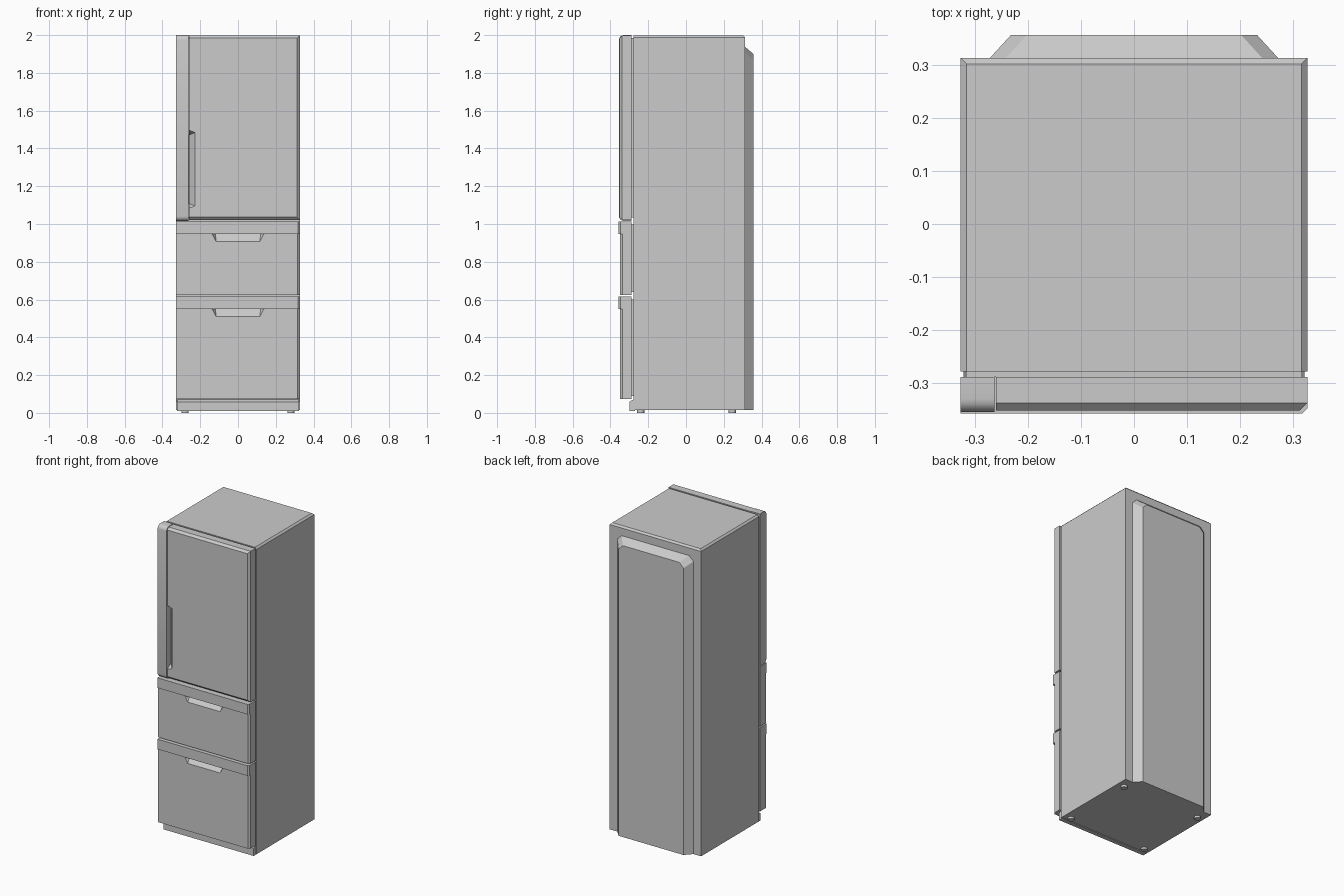
import bpy, bmesh
from mathutils import Vector

if "Cube" in bpy.data.objects:
    bpy.data.objects.remove(bpy.data.objects["Cube"], do_unlink=True)

GREY = (0.6, 0.6, 0.6, 1.0)
grey = bpy.data.materials.new("light_grey")
grey.use_nodes = True
grey.diffuse_color = GREY
grey.node_tree.nodes["Principled BSDF"].inputs["Base Color"].default_value = GREY


def finish(name, bm, smooth=True):
    mesh = bpy.data.meshes.new(name)
    bmesh.ops.recalc_face_normals(bm, faces=bm.faces)
    bm.to_mesh(mesh)
    bm.free()
    obj = bpy.data.objects.new(name, mesh)
    bpy.context.collection.objects.link(obj)
    mesh.materials.append(grey)
    if smooth:
        bpy.ops.object.select_all(action="DESELECT")
        obj.select_set(True)
        bpy.context.view_layer.objects.active = obj
        bpy.ops.object.shade_smooth_by_angle(angle=0.6)
    return obj


def box(name, x, y, z, width=0, segments=1, pick=None):
    """Box from ranges; edges whose midpoint passes pick are bevelled."""
    bm = bmesh.new()
    bmesh.ops.create_cube(bm, size=1)
    for v in bm.verts:
        v.co = Vector([r[0] if c < 0 else r[1] for c, r in zip(v.co, (x, y, z))])
    if width:
        edges = [e for e in bm.edges if pick((e.verts[0].co + e.verts[1].co) / 2)]
        bmesh.ops.bevel(bm, geom=edges, offset=width, segments=segments,
                        profile=0.5, affect="EDGES")
    return finish(name, bm, segments > 1)


def hull(name, points):
    bm = bmesh.new()
    for p in points:
        bm.verts.new(p)
    bmesh.ops.convex_hull(bm, input=bm.verts)
    bmesh.ops.dissolve_limit(bm, angle_limit=0.01, verts=bm.verts, edges=bm.edges)
    return finish(name, bm, False)


def carve(target, cutter):
    cutter.hide_render = True
    mod = target.modifiers.new("grip", "BOOLEAN")
    mod.operation = "DIFFERENCE"
    mod.solver = "EXACT"
    mod.object = cutter
    bpy.ops.object.select_all(action="DESELECT")
    target.select_set(True)
    bpy.context.view_layer.objects.active = target
    bpy.ops.object.modifier_apply(modifier=mod.name)
    bpy.data.objects.remove(cutter, do_unlink=True)


W = 0.327           # half width
BACK, FRONT = -0.289, -0.352   # door rear and front planes

# Cabinet with a chamfer round the top sides and back
box("cabinet", (-W, W), (-0.278, 0.313), (0.014, 1.998), 0.011, 1,
    lambda m: m.z > 1.9 and m.y > -0.2)

# Raised rear panel with sloping sides, top and clipped top corners
rear = []
for y, half, top, clip in ((0.31, 0.275, 1.94, 0.03), (0.357, 0.232, 1.9, 0.03)):
    for s in (-1, 1):
        rear += [(s * half, y, 0.014), (s * half, y, top - clip),
                 (s * (half - clip), y, top)]
hull("rear_panel", rear)

# Kick plate with a sloping top edge
hull("kick_plate", [(s * 0.322, y, z) for s in (-1, 1) for y, z in
                    ((-0.27, 0.01), (-0.3, 0.01), (-0.3, 0.058), (-0.278, 0.072), (-0.27, 0.072))])

# Levelling feet
for side, x in (("right", -0.28), ("left", 0.28)):
    for end, y in (("front", -0.24), ("rear", 0.245)):
        bm = bmesh.new()
        bmesh.ops.create_cone(bm, cap_ends=True, segments=16, radius1=0.019,
                              radius2=0.019, depth=0.02)
        bmesh.ops.translate(bm, vec=(x, y, 0.01), verts=bm.verts)
        finish(f"{end}_{side}_foot", bm)

# Upper door with a grip hollow beside the edge strip
door = box("upper_door", (-0.26, W), (FRONT, BACK), (1.022, 1.998), 0.014, 1,
           lambda m: m.y < -0.34 and (m.x > 0.3 or abs(m.z - 1.5) > 0.4))
carve(door, hull("door_grip_cutter", [(-0.263, -0.37, 1.07), (-0.263, -0.37, 1.51),
                                      (-0.21, -0.37, 1.09), (-0.21, -0.37, 1.49),
                                      (-0.263, -0.312, 1.11), (-0.263, -0.312, 1.47)]))
box("door_edge_strip", (-W, -0.263), (-0.355, BACK), (1.016, 2.0), 0.025, 4,
    lambda m: m.y < -0.34 and abs(m.z - 1.5) > 0.4)
box("upper_door_seal", (-0.317, 0.317), (BACK, -0.278), (1.035, 1.985))

# Two drawers, each with an overhanging band, a grip hollow and a seal
for name, low, top in (("middle", 0.624, 1.012), ("lower", 0.074, 0.615)):
    under = top - 0.065
    drawer = box(f"{name}_drawer", (-W, W), (-0.349, BACK), (low, under), 0.012, 1,
                 lambda m: m.y < -0.34 and m.x > 0.3)
    cutter = [(s * x, -0.349 + y, under + z) for s in (-1, 1) for x, y, z in
              ((0.115, -0.01, -0.051), (0.145, -0.01, 0.005), (0.12, 0.038, 0.005))]
    carve(drawer, hull(f"{name}_grip_cutter", cutter))
    box(f"{name}_drawer_band", (-W, W), (-0.358, BACK), (under, top), 0.01, 1,
        lambda m: m.y < -0.34 and m.x > 0.3)
    box(f"{name}_drawer_seal", (-0.317, 0.317), (BACK, -0.278), (low + 0.015, top - 0.015))
